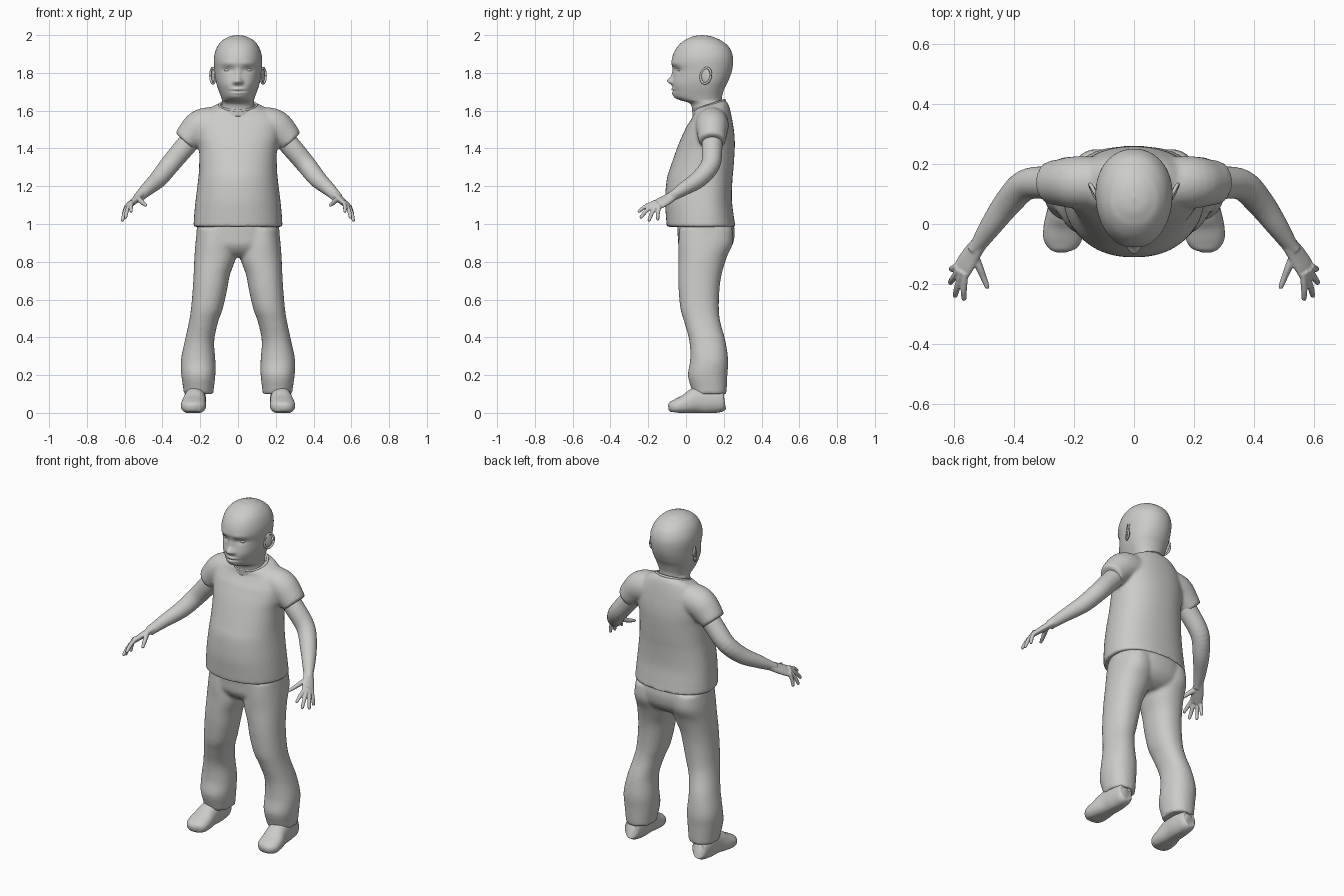
import bpy, bmesh, math
from mathutils import Vector, Matrix


def material(name, rgb):
    m = bpy.data.materials.new(name)
    m.diffuse_color = (*rgb, 1)
    return m


GREY = material("warm grey", (0.60, 0.60, 0.58))
PALE = material("eye pale grey", (0.78, 0.78, 0.77))


def spline(rows, n):
    """Catmull-Rom resampling of rows of numbers."""
    out = []
    for i in range(len(rows) - 1):
        p = [rows[max(0, min(len(rows) - 1, i + k))] for k in (-1, 0, 1, 2)]
        for j in range(n):
            t = j / n
            out.append([0.5 * (2 * b + (c - a) * t + (2 * a - 5 * b + 4 * c - d) * t * t
                               + (3 * b - a - 3 * c + d) * t ** 3) for a, b, c, d in zip(*p)])
    out.append(list(rows[-1]))
    return out


def skin(bm, rings):
    """Closed skin over a list of vertex rings."""
    vs = [[bm.verts.new(p) for p in r] for r in rings]
    n = len(vs[0])
    for a, b in zip(vs, vs[1:]):
        for i in range(n):
            bm.faces.new((a[i], a[(i + 1) % n], b[(i + 1) % n], b[i]))
    bm.faces.new(vs[0][::-1])
    bm.faces.new(vs[-1])


def power(v, e):
    return math.copysign(abs(v) ** (2 / e), v)


def stack(bm, rows, n=6, seg=48, e=2.2):
    """Level rings; row = z, centre x, half width, front y, back y, widest y."""
    rings = []
    for z, cx, rx, yf, yb, yc in spline(rows, n):
        ring = []
        for i in range(seg):
            a = math.tau * i / seg
            c, s = power(math.cos(a), e), power(math.sin(a), e)
            ring.append(Vector((cx + rx * c, yc + s * ((yb - yc) if s > 0 else (yc - yf)), z)))
        rings.append(ring)
    skin(bm, rings)


def tube(bm, rows, side, mirror=1, n=5, seg=20, dome=False, e=2.0):
    """Sweep along a path; row = x, y, z, radius along side, radius across."""
    rows = spline(rows, n)
    pts = [Vector(r[:3]) for r in rows]
    rings = []

    def ring(c, t, ra, rb):
        s = Vector(side)
        s = (s - t * s.dot(t)).normalized()
        u = t.cross(s)
        r = []
        for i in range(seg):
            a = math.tau * i / seg
            p = c + s * ra * power(math.cos(a), e) + u * rb * power(math.sin(a), e)
            r.append(Vector((p.x * mirror, p.y, p.z)))
        rings.append(r)

    for i, r in enumerate(rows):
        t = (pts[min(i + 1, len(pts) - 1)] - pts[max(i - 1, 0)]).normalized()
        ring(pts[i], t, r[3], r[4])
    if dome:
        for k in (0.4, 0.8, 1.2, 1.5):
            ring(pts[-1] + t * r[4] * math.sin(k), t, r[3] * math.cos(k), r[4] * math.cos(k))
    skin(bm, rings)


def ball(bm, centre, radii, turn=0):
    m = Matrix.Translation(centre) @ Matrix.Rotation(turn, 4, 'Z') @ Matrix.Diagonal((*radii, 1))
    bmesh.ops.create_uvsphere(bm, u_segments=24, v_segments=16, radius=1, matrix=m)


def finish(bm, name, mat=GREY, voxel=0, smooth=5):
    bmesh.ops.recalc_face_normals(bm, faces=bm.faces)
    for f in bm.faces:
        f.smooth = True
    me = bpy.data.meshes.new(name)
    bm.to_mesh(me)
    bm.free()
    me.materials.append(mat)
    ob = bpy.data.objects.new(name, me)
    bpy.context.collection.objects.link(ob)
    if voxel:
        r = ob.modifiers.new("merge", 'REMESH')
        r.mode, r.voxel_size, r.use_smooth_shade = 'VOXEL', voxel, True
        s = ob.modifiers.new("soften", 'SMOOTH')
        s.factor, s.iterations = 0.5, smooth
    return ob


# Head and neck
bm = bmesh.new()
stack(bm, [(z, 0, w, f, b, c) for z, w, f, b, c in (
    (1.57, .100, .035, .205, .12), (1.62, .088, .030, .195, .12), (1.643, .085, .012, .190, .11),
    (1.658, .085, -.035, .190, .10), (1.68, .092, -.062, .192, .10), (1.72, .107, -.068, .205, .10),
    (1.76, .118, -.066, .225, .10), (1.81, .124, -.066, .243, .10), (1.86, .128, -.075, .250, .10),
    (1.90, .124, -.067, .245, .10), (1.94, .109, -.044, .225, .09), (1.97, .085, -.012, .188, .085),
    (1.985, .061, .017, .157, .085), (1.995, .036, .045, .127, .085), (2.0, .002, .083, .087, .085))],
    n=12, seg=112, e=2.1)
# Facial relief: x, z, spread x, spread z, depth
FACE = [(0, 1.757, .014, .013, -.029), (0, 1.79, .010, .024, -.010), (0, 1.714, .022, .006, -.009),
        (0, 1.694, .018, .006, -.008), (0, 1.704, .028, .0025, .005), (0, 1.672, .022, .012, -.007)]
for s in (1, -1):
    FACE += [(s * .018, 1.75, .008, .008, -.009), (s * .05, 1.85, .03, .012, -.005),
             (s * .052, 1.817, .021, .012, .010), (s * .06, 1.745, .025, .024, -.007)]
for v in bm.verts:
    if v.co.y < .07:
        x, z = v.co.x, v.co.z
        v.co.y += sum(d * math.exp(-((x - fx) / sx) ** 2 / 2 - ((z - fz) / sz) ** 2 / 2)
                      for fx, fz, sx, sz, d in FACE)
finish(bm, "head")

for s, side in ((1, "left"), (-1, "right")):
    # Eye
    bm = bmesh.new()
    ball(bm, (s * .054, -.034, 1.815), (.021, .012, .008), s * .3)
    finish(bm, side + "_eye", PALE)

    # Ear: shallow bowl with a raised rim
    bm = bmesh.new()
    ball(bm, (s * .128, .103, 1.785), (.008, .027, .040), -s * .45)
    rim = []
    for i in range(25):
        a = math.tau * i / 24
        d, h = .027 * math.cos(a), .041 * math.sin(a)
        rim.append((.133 + d * .5, .105 + d + h * .12, 1.785 + h, .006, .006))
    tube(bm, rim, (1, -.5, 0), s, n=1, seg=10)
    finish(bm, side + "_ear")

    # Arm, palm and fingers
    bm = bmesh.new()
    tube(bm, [(.20, .14, 1.50, .055, .055), (.28, .138, 1.41, .055, .055), (.36, .13, 1.315, .052, .051),
              (.42, .07, 1.24, .047, .046), (.475, -.005, 1.19, .037, .037),
              (.515, -.065, 1.152, .029, .026), (.53, -.088, 1.138, .028, .022)], (.3, .5, .8), s, seg=28)
    across = (-.59, -.65, .47)
    tube(bm, [(.51, -.058, 1.156, .026, .024), (.54, -.10, 1.13, .034, .019),
              (.565, -.14, 1.108, .037, .016), (.58, -.168, 1.093, .035, .012)], across, s)
    for root, tip in (((.563, -.182, 1.106), (.566, -.248, 1.068)),
                      ((.576, -.175, 1.098), (.595, -.238, 1.036)),
                      ((.588, -.162, 1.088), (.611, -.195, 1.020)),
                      ((.594, -.143, 1.082), (.608, -.150, 1.026))):
        a, b = Vector(root), Vector(tip)
        tube(bm, [(*a.lerp(b, -.3), .011, .011), (*(a.lerp(b, .5) + Vector((.002, -.002, .004))), .011, .011),
                  (*b, .009, .009)], across, s, seg=12, dome=True)
    tube(bm, [(.535, -.095, 1.138, .016, .015), (.514, -.145, 1.122, .014, .013),
              (.502, -.175, 1.110, .012, .011), (.489, -.208, 1.100, .009, .009)],
         (0, 0, 1), s, seg=12, dome=True)
    finish(bm, side + "_arm_and_hand", voxel=.0042, smooth=3)

    # Shoe with a flat sole
    bm = bmesh.new()
    tube(bm, [(.225, .205, .06, .028, .035), (.225, .192, .06, .046, .056), (.225, .13, .068, .055, .072),
              (.228, .06, .066, .057, .070), (.234, 0, .046, .065, .052), (.238, -.05, .034, .064, .040),
              (.24, -.08, .030, .046, .029), (.24, -.093, .028, .018, .013)], (1, 0, 0), s, seg=36, e=2.3)
    for v in bm.verts:
        v.co.z = max(v.co.z, .012 * max(0, -v.co.y / .09 - .4))
    finish(bm, side + "_shoe")

# Shirt body and sleeves
bm = bmesh.new()
stack(bm, [(z, 0, w, f, b, .10) for z, w, f, b in (
    (.985, .236, -.102, .262), (1.05, .232, -.107, .252), (1.13, .224, -.111, .243),
    (1.236, .211, -.102, .246), (1.30, .206, -.083, .252), (1.395, .206, -.050, .258),
    (1.45, .214, -.028, .258), (1.51, .216, .000, .252), (1.56, .203, .022, .240),
    (1.60, .168, .038, .226), (1.62, .132, .040, .214), (1.632, .103, .040, .206))], e=2.25)
for v in bm.verts:
    v.co.z += (v.co.y - .125) * .33 * max(0, min(1, (v.co.z - 1.52) / .09))
for s in (1, -1):
    tube(bm, [(.08, .135, 1.535, .085, .085), (.185, .138, 1.522, .088, .090), (.245, .138, 1.474, .078, .080),
              (.281, .138, 1.436, .071, .066)], (0, 1, 0), s, seg=36)
finish(bm, "shirt", voxel=.010, smooth=4)

# Collar band
bpy.ops.mesh.primitive_torus_add(major_segments=48, minor_segments=10, major_radius=1, minor_radius=.07,
                                 location=(0, .121, 1.628), rotation=(math.atan(.33), 0, 0))
collar = bpy.context.object
collar.name = "collar"
collar.scale = (.097, .088, .10)
collar.data.materials.append(GREY)
collar.data.shade_smooth()

# Trousers: hips and two legs merged
bm = bmesh.new()
stack(bm, [(z, 0, w, f, b, .10) for z, w, f, b in (
    (1.03, .212, -.045, .245), (.98, .218, -.046, .256), (.94, .221, -.044, .258),
    (.89, .222, -.040, .246), (.85, .190, -.015, .215), (.825, .13, .02, .17))])
for s in (1, -1):
    stack(bm, [(z, s * c, w, f, b, (f + b) / 2) for z, c, w, f, b in (
        (.98, .120, .095, -.035, .245), (.90, .122, .103, -.040, .248), (.82, .122, .109, -.040, .214),
        (.73, .139, .096, -.041, .188), (.65, .149, .091, -.039, .177), (.55, .165, .084, -.029, .174),
        (.48, .183, .077, -.009, .182), (.38, .204, .078, .018, .209), (.28, .211, .091, .022, .223),
        (.20, .210, .090, .010, .219), (.13, .209, .081, .028, .216), (.10, .209, .079, .038, .214))])
finish(bm, "trousers", voxel=.010, smooth=4)
